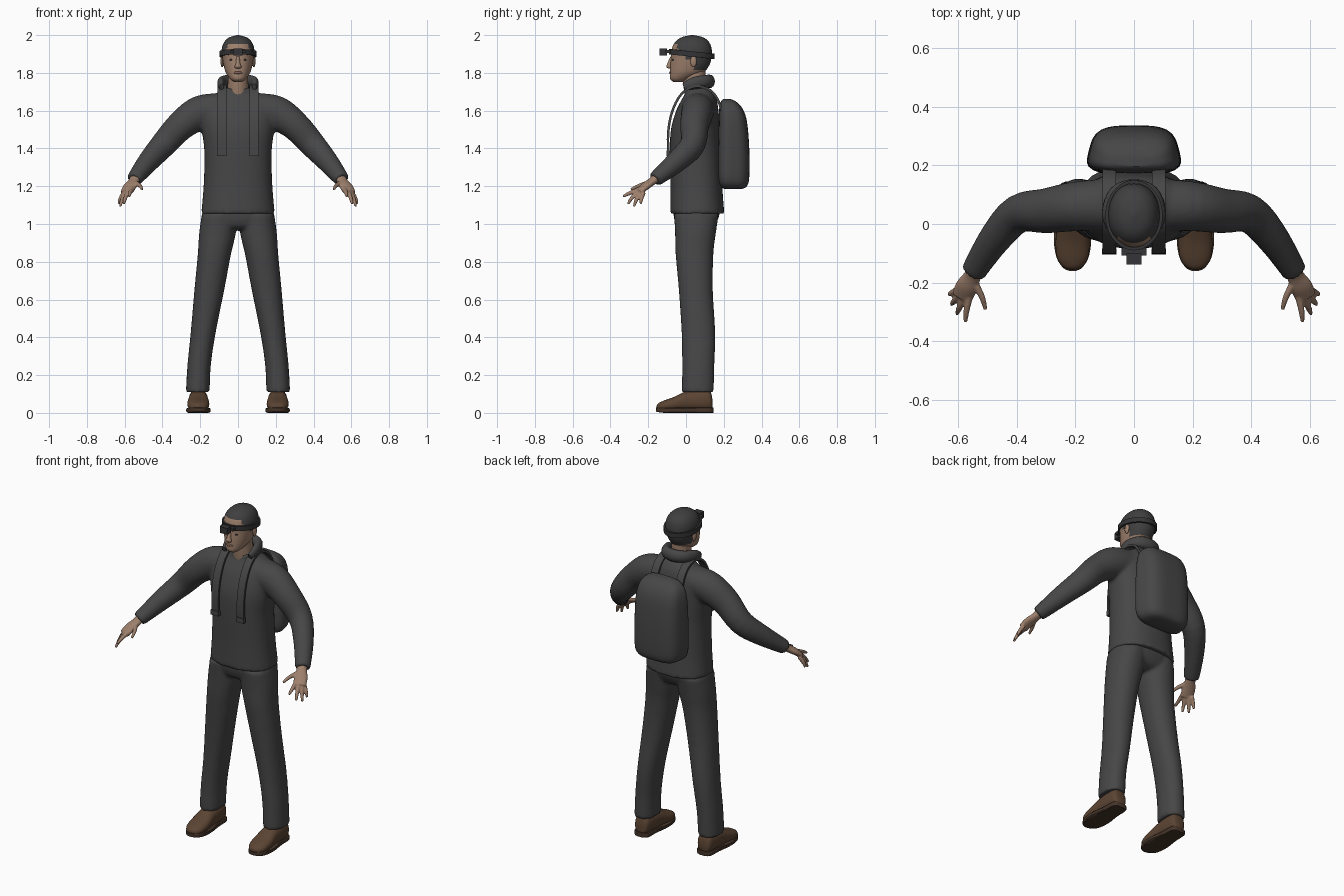
import bpy, bmesh, math
from mathutils import Vector

if "Cube" in bpy.data.objects:
    bpy.data.objects.remove(bpy.data.objects["Cube"])


def material(name, r, g, b):
    m = bpy.data.materials.new(name)
    m.diffuse_color = (r, g, b, 1)
    m.use_nodes = True
    m.node_tree.nodes["Principled BSDF"].inputs["Base Color"].default_value = m.diffuse_color
    return m


CLOTH = material("charcoal cloth", 0.062, 0.062, 0.062)
HAIR = material("dark hair", 0.05, 0.05, 0.05)
GEAR = material("black gear", 0.035, 0.035, 0.038)
SKIN = material("skin", 0.34, 0.215, 0.15)
LIP = material("lip brown", 0.23, 0.12, 0.09)
LEATHER = material("brown leather", 0.105, 0.058, 0.033)
SOLE = material("dark sole", 0.06, 0.035, 0.022)


def spline(keys, sub):
    """Smooth interpolation through key tuples."""
    out = []
    for i in range(len(keys) - 1):
        p = [keys[max(0, min(len(keys) - 1, i + k))] for k in (-1, 0, 1, 2)]
        for s in range(sub):
            t = s / sub
            out.append([0.5 * (2 * b + (c - a) * t + (2 * a - 5 * b + 4 * c - d) * t * t
                               + (3 * b - a - 3 * c + d) * t ** 3) for a, b, c, d in zip(*p)])
    return out + [list(keys[-1])]


def loft(bm, keys, axis=None, power=2.0, sub=4, n=24, side=1):
    """Skin superellipse rings (x, y, z, half_width, half_depth) along a path."""
    rings = spline(keys, sub)
    pts = [Vector((r[0] * side, r[1], r[2])) for r in rings]
    loops = []
    for i, r in enumerate(rings):
        t = Vector(axis) if axis else (pts[min(i + 1, len(pts) - 1)] - pts[max(i - 1, 0)]).normalized()
        u = t.cross((0, 0, 1))
        u = u.normalized() if u.length > 0.05 else Vector((1, 0, 0))
        v = Vector((0, 1, 0)) if axis == (0, 0, 1) else u.cross(t)
        loop = []
        for k in range(n):
            c, s = math.cos(2 * math.pi * k / n), math.sin(2 * math.pi * k / n)
            f = (abs(c) ** power + abs(s) ** power) ** (-1 / power)
            loop.append(bm.verts.new(pts[i] + u * c * f * max(r[3], 0.001) + v * s * f * max(r[4], 0.001)))
        loops.append(loop)
    for a, b in zip(loops, loops[1:]):
        for k in range(n):
            bm.faces.new((a[k], a[(k + 1) % n], b[(k + 1) % n], b[k]))
    bm.faces.new(loops[0])
    bm.faces.new(loops[-1])


def strip(bm, path, x, half, thick):
    """Flat band following (y, z) points."""
    path = spline(path, 4)
    rows = []
    for i, (y, z) in enumerate(path):
        a, b = path[max(i - 1, 0)], path[min(i + 1, len(path) - 1)]
        d = Vector((0, b[0] - a[0], b[1] - a[1])).normalized()
        nrm = Vector((0, -d.z, d.y)) * thick
        p = Vector((x, y, z))
        w = Vector((half, 0, 0))
        rows.append([bm.verts.new(q) for q in (p - w, p + w, p + w + nrm, p - w + nrm)])
    for a, b in zip(rows, rows[1:]):
        for k in range(4):
            bm.faces.new((a[k], a[(k + 1) % 4], b[(k + 1) % 4], b[k]))
    bm.faces.new(rows[0])
    bm.faces.new(rows[-1])


def box(bm, centre, size):
    vs = bmesh.ops.create_cube(bm, size=1)["verts"]
    bmesh.ops.scale(bm, vec=size, verts=vs)
    bmesh.ops.translate(bm, vec=centre, verts=vs)


def ball(bm, centre, size):
    vs = bmesh.ops.create_uvsphere(bm, u_segments=12, v_segments=8, radius=1)["verts"]
    bmesh.ops.scale(bm, vec=size, verts=vs)
    bmesh.ops.translate(bm, vec=centre, verts=vs)


def finish(name, bm, mats, mirror=False, voxel=0, angle=40, rule=None):
    bmesh.ops.recalc_face_normals(bm, faces=bm.faces[:])
    for f in bm.faces:
        f.smooth = True
        if rule:
            f.material_index = rule(f.calc_center_median())
    me = bpy.data.meshes.new(name)
    bm.to_mesh(me)
    bm.free()
    me.set_sharp_from_angle(angle=math.radians(angle))
    ob = bpy.data.objects.new(name, me)
    bpy.context.collection.objects.link(ob)
    for m in mats:
        me.materials.append(m)
    if mirror:
        ob.modifiers.new("mirror", 'MIRROR').use_mirror_merge = False
    if voxel:
        r = ob.modifiers.new("blend", 'REMESH')
        r.mode, r.voxel_size, r.use_smooth_shade = 'VOXEL', voxel, True
        s = ob.modifiers.new("soften", 'SMOOTH')
        s.factor, s.iterations = 0.5, 4
    return ob


Z, Y = (0, 0, 1), (0, 1, 0)

# Sweater: torso and sleeves blended together
bm = bmesh.new()
loft(bm, [(0, .06, 1.055, .195, .143), (0, .055, 1.2, .182, .137), (0, .05, 1.38, .178, .135),
          (0, .05, 1.5, .192, .13), (0, .06, 1.6, .2, .112), (0, .07, 1.66, .165, .092),
          (0, .072, 1.695, .11, .075), (0, .06, 1.72, .075, .068)], Z, 2.3, n=40)
for s in (1, -1):
    loft(bm, [(.08, .065, 1.615, .09, .08), (.2, .06, 1.588, .085, .092), (.3, .045, 1.523, .077, .079),
              (.395, .035, 1.42, .066, .07), (.475, -.05, 1.33, .056, .058), (.55, -.165, 1.235, .043, .04)], side=s)
finish("sweater", bm, [CLOTH], voxel=.011)

# Trousers: pelvis and legs blended together
bm = bmesh.new()
loft(bm, [(0, .06, 1.1, .18, .125), (0, .055, 1.04, .19, .12), (0, .05, .99, .17, .1), (0, .05, .97, .1, .07)], Z, 2.3)
for s in (1, -1):
    loft(bm, [(.1, .055, 1.05, .092, .118), (.109, .05, .95, .097, .108), (.125, .045, .84, .088, .1),
              (.152, .052, .65, .079, .09), (.185, .066, .42, .066, .089), (.206, .065, .25, .062, .085),
              (.213, .063, .11, .063, .084)], Z, 2.2, side=s)
finish("trousers", bm, [CLOTH], voxel=.01)

# Shoes
bm = bmesh.new()
loft(bm, [(.21, .14, .045, .025, .025), (.21, .125, .065, .043, .055), (.21, .07, .066, .05, .058),
          (.21, .0, .062, .052, .052), (.21, -.06, .048, .058, .038), (.21, -.115, .038, .053, .028),
          (.21, -.145, .032, .034, .02), (.21, -.155, .03, .012, .01)], Y, 2.4)
finish("shoes", bm, [LEATHER], mirror=True)
bm = bmesh.new()
loft(bm, [(.21, .145, .014, .025, .014), (.21, .125, .014, .048, .014), (.21, .05, .014, .052, .014),
          (.21, -.04, .014, .064, .014), (.21, -.11, .014, .056, .014), (.21, -.148, .016, .034, .012),
          (.21, -.16, .017, .012, .01)], Y, 8)
finish("shoe_soles", bm, [SOLE], mirror=True)

# Hands: palm, four fingers and thumb
bm = bmesh.new()
loft(bm, [(.54, -.15, 1.25, .028, .026), (.553, -.18, 1.225, .03, .021), (.572, -.215, 1.2, .038, .02),
          (.588, -.25, 1.17, .036, .016)])
for base, mid, tip in (((.562, -.245, 1.185), (.572, -.295, 1.165), (.576, -.335, 1.145)),
                       ((.58, -.247, 1.175), (.596, -.285, 1.14), (.605, -.308, 1.105)),
                       ((.595, -.24, 1.167), (.613, -.262, 1.13), (.624, -.275, 1.093)),
                       ((.603, -.225, 1.167), (.622, -.236, 1.135), (.632, -.24, 1.107)),
                       ((.55, -.19, 1.222), (.52, -.248, 1.203), (.507, -.292, 1.183))):
    loft(bm, [base + (.013, .013), mid + (.011, .011), tip + (.007, .007)], n=10)
finish("hands", bm, [SKIN], mirror=True, voxel=.0045)

# Neck
bm = bmesh.new()
loft(bm, [(0, .058, 1.68, .062, .065), (0, .045, 1.75, .054, .06), (0, .045, 1.83, .055, .06)], Z)
finish("neck", bm, [SKIN])


# Head, with the hair area chosen by a hairline rule
def hairline(c):
    if c.y < -.045:
        return int(c.z > 1.955)
    if c.y < .0:
        return int(c.z > 1.915)
    return int(c.z > (1.87 if c.y < .045 else 1.815))


bm = bmesh.new()
loft(bm, [(0, -.038, 1.752, .022, .028), (0, -.03, 1.768, .042, .054), (0, .003, 1.8, .064, .088),
          (0, .02, 1.84, .076, .103), (0, .028, 1.88, .083, .107), (0, .03, 1.92, .087, .107),
          (0, .032, 1.96, .075, .092), (0, .033, 1.987, .048, .06), (0, .033, 2.0, .006, .008)],
     Z, 2.15, sub=5, n=44)
finish("head", bm, [SKIN, HAIR], angle=80, rule=hairline)

# Nose and ears
bm = bmesh.new()
loft(bm, [(0, -.074, 1.888, .008, .008), (0, -.087, 1.85, .012, .012), (0, -.09, 1.833, .018, .014),
          (0, -.085, 1.822, .012, .008)], Z, n=14)
finish("nose", bm, [SKIN], angle=80)
bm = bmesh.new()
ball(bm, (.084, .04, 1.86), (.009, .017, .03))
finish("ears", bm, [SKIN], mirror=True)

# Eyes and mouth
bm = bmesh.new()
ball(bm, (.032, -.068, 1.869), (.014, .006, .005))
finish("eyes", bm, [HAIR], mirror=True)
bm = bmesh.new()
ball(bm, (0, -.082, 1.801), (.024, .007, .007))
finish("lips", bm, [LIP])

# Headlamp: tilted band, lamp housing and bracket
bm = bmesh.new()
rows = []
for k in range(48):
    a = 2 * math.pi * k / 48
    c, s = math.cos(a), math.sin(a)
    z = 1.9 - .012 * s
    rows.append([bm.verts.new((r * c, .03 + (r + .022) * s, z + h))
                 for r, h in ((.087, -.014), (.098, -.014), (.098, .014), (.087, .014))])
for a, b in zip(rows, rows[1:] + rows[:1]):
    for k in range(4):
        bm.faces.new((a[k], a[(k + 1) % 4], b[(k + 1) % 4], b[k]))
finish("headlamp_band", bm, [GEAR])
bm = bmesh.new()
box(bm, (0, -.12, 1.91), (.05, .038, .038))
box(bm, (0, -.095, 1.912), (.085, .025, .016))
finish("headlamp", bm, [GEAR])

# Padded hood roll around the back of the neck
bm = bmesh.new()
loft(bm, [(-.085, -.01, 1.725, .012, .02), (-.09, .04, 1.745, .02, .032), (-.06, .105, 1.755, .026, .034),
          (0, .125, 1.755, .028, .036), (.06, .105, 1.755, .026, .034), (.09, .04, 1.745, .02, .032),
          (.085, -.01, 1.725, .012, .02)], n=16)
finish("hood_roll", bm, [CLOTH])

# Backpack: rounded bag, narrower toward the rear
bm = bmesh.new()
loft(bm, [(0, .25, 1.185, .10, .045), (0, .252, 1.2, .143, .07), (0, .252, 1.25, .165, .083),
          (0, .252, 1.4, .166, .083), (0, .248, 1.54, .16, .075), (0, .238, 1.61, .143, .062),
          (0, .225, 1.648, .11, .04), (0, .215, 1.662, .07, .018)], Z, 3.6, n=40)
for v in bm.verts:
    v.co.x *= 1 - 1.5 * max(0, v.co.y - .2)
finish("backpack", bm, [CLOTH])

# Shoulder straps hanging down the chest
bm = bmesh.new()
strip(bm, [(-.086, 1.36), (-.088, 1.48), (-.068, 1.59), (-.022, 1.68), (.045, 1.722),
           (.12, 1.705), (.165, 1.65), (.19, 1.56)], .085, .023, .013)
box(bm, (.085, -.094, 1.375), (.05, .02, .03))
finish("shoulder_straps", bm, [CLOTH], mirror=True)
